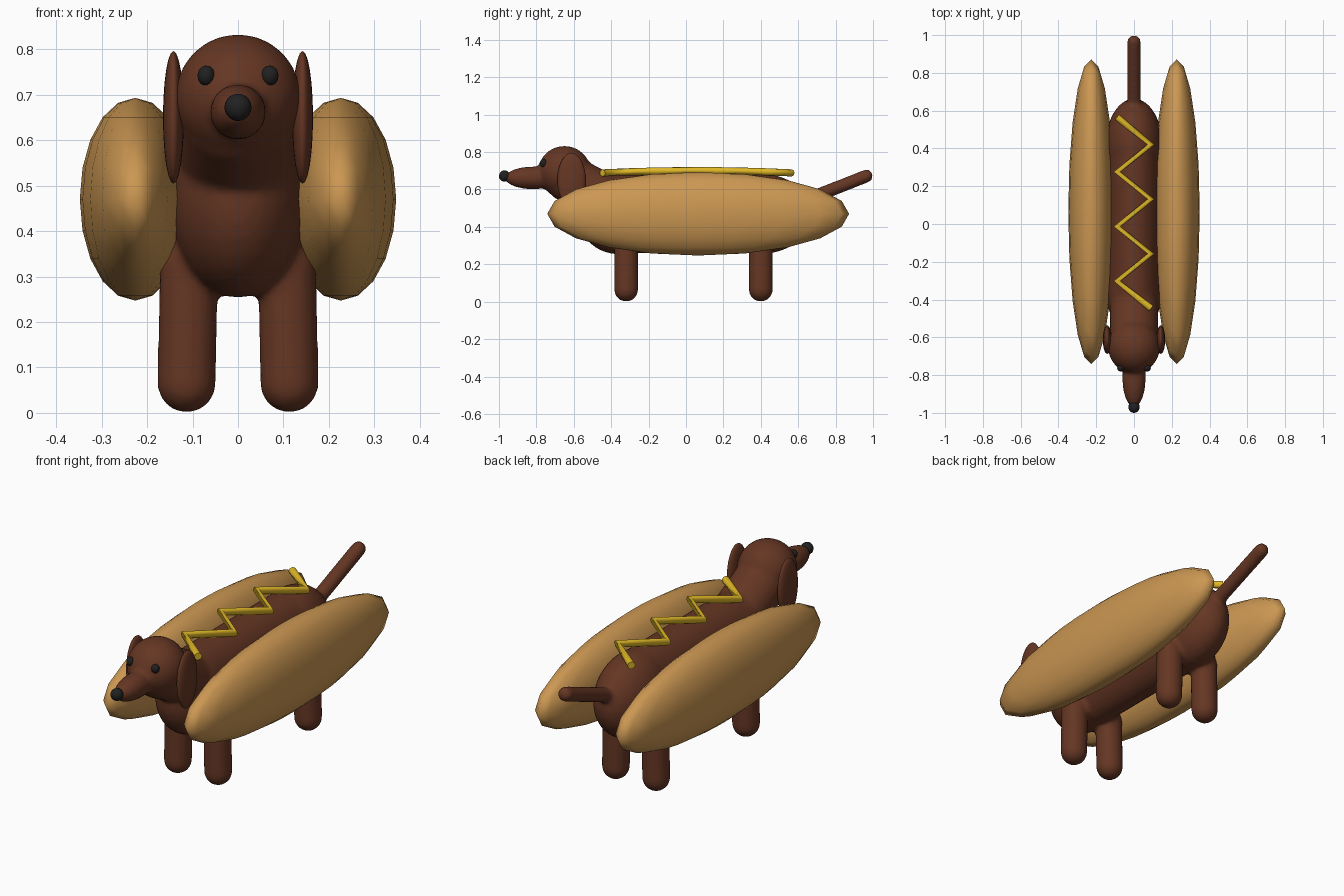
import bpy, bmesh, math
from mathutils import Matrix, Vector

if "Cube" in bpy.data.objects:
    bpy.data.objects.remove(bpy.data.objects["Cube"])


def material(name, rgb):
    m = bpy.data.materials.new(name)
    m.diffuse_color = (*rgb, 1)
    m.use_nodes = True
    m.node_tree.nodes["Principled BSDF"].inputs["Base Color"].default_value = m.diffuse_color
    return m


BROWN = material("brown", (0.13, 0.037, 0.017))
BUN = material("bread", (0.60, 0.31, 0.085))
YELLOW = material("yellow", (0.75, 0.48, 0.02))
BLACK = material("black", (0.015, 0.015, 0.015))


def ellipsoid(bm, centre, half, u=32, v=16):
    bmesh.ops.create_uvsphere(bm, u_segments=u, v_segments=v, radius=1,
                              matrix=Matrix.LocRotScale(Vector(centre), None, Vector(half)))


def capsule(bm, a, b, r):
    a, b = Vector(a), Vector(b)
    verts = bmesh.ops.create_uvsphere(bm, u_segments=24, v_segments=17, radius=r)["verts"]
    half = (b - a).length / 2
    for v in verts:
        v.co.z += half if v.co.z > 0 else -half
    rot = (b - a).to_track_quat('Z', 'Y').to_matrix().to_4x4()
    bmesh.ops.transform(bm, matrix=Matrix.Translation((a + b) / 2) @ rot, verts=verts)


def finish(bm, name, mat):
    for f in bm.faces:
        f.smooth = True
    me = bpy.data.meshes.new(name)
    bm.to_mesh(me)
    bm.free()
    me.materials.append(mat)
    ob = bpy.data.objects.new(name, me)
    bpy.context.collection.objects.link(ob)
    return ob


def ball(name, mat, centre, half, u=20, v=10):
    bm = bmesh.new()
    ellipsoid(bm, centre, half, u, v)
    return finish(bm, name, mat)


# Dog: overlapping volumes fused into one soft skin
bm = bmesh.new()
ellipsoid(bm, (0, -0.36, 0.465), (0.148, 0.22, 0.212))    # chest
ellipsoid(bm, (0, 0.42, 0.47), (0.15, 0.245, 0.212))      # haunches
bmesh.ops.create_cone(bm, cap_ends=True, segments=32, radius1=1, radius2=1, depth=0.8,
                      matrix=Matrix.Translation((0, 0.03, 0.47)) @ Matrix.Rotation(math.pi / 2, 4, 'X')
                      @ Matrix.Diagonal((0.141, 0.21, 1, 1)))  # middle
capsule(bm, (0, -0.63, 0.66), (0, -0.42, 0.55), 0.128)    # neck
ellipsoid(bm, (0, -0.65, 0.695), (0.138, 0.142, 0.138))   # head
ellipsoid(bm, (0, -0.82, 0.662), (0.062, 0.15, 0.061))    # snout
capsule(bm, (0, 0.54, 0.505), (0, 0.965, 0.672), 0.036)   # tail
for s in (-1, 1):
    for y in (-0.32, 0.40):
        capsule(bm, (s * 0.113, y, 0.065), (s * 0.108, y, 0.32), 0.065)  # legs
dog = finish(bm, "dog_body", BROWN)
rm = dog.modifiers.new("fuse", 'REMESH')
rm.mode = 'VOXEL'
rm.voxel_size = 0.011
rm.use_smooth_shade = True
sm = dog.modifiers.new("soften", 'SMOOTH')
sm.factor = 0.5
sm.iterations = 8

# Nose, eyes, ears and bun halves
ball("nose", BLACK, (0, -0.97, 0.672), (0.03, 0.03, 0.03))
for s, side in ((-1, "left"), (1, "right")):
    ball("eye_" + side, BLACK, (s * 0.07, -0.762, 0.742), (0.019, 0.019, 0.022))
    ball("ear_" + side, BROWN, (s * 0.142, -0.612, 0.65), (0.023, 0.076, 0.146), 20, 12)
    ball("bun_" + side, BUN, (s * 0.226, 0.065, 0.47), (0.122, 0.807, 0.223))

# Mustard zigzag along the back
cu = bpy.data.curves.new("mustard", 'CURVE')
cu.dimensions = '3D'
cu.bevel_depth = 0.019
cu.bevel_resolution = 2
cu.use_fill_caps = True
sp = cu.splines.new('POLY')
sp.points.add(7)
for i, p in enumerate(sp.points):
    y = 0.565 - 0.1445 * i
    z = 0.701 - 0.012 * ((y - 0.06) / 0.5) ** 2
    p.co = (-0.09 if i % 2 == 0 else 0.09, y, z, 1)
cu.materials.append(YELLOW)
bpy.context.collection.objects.link(bpy.data.objects.new("mustard", cu))
